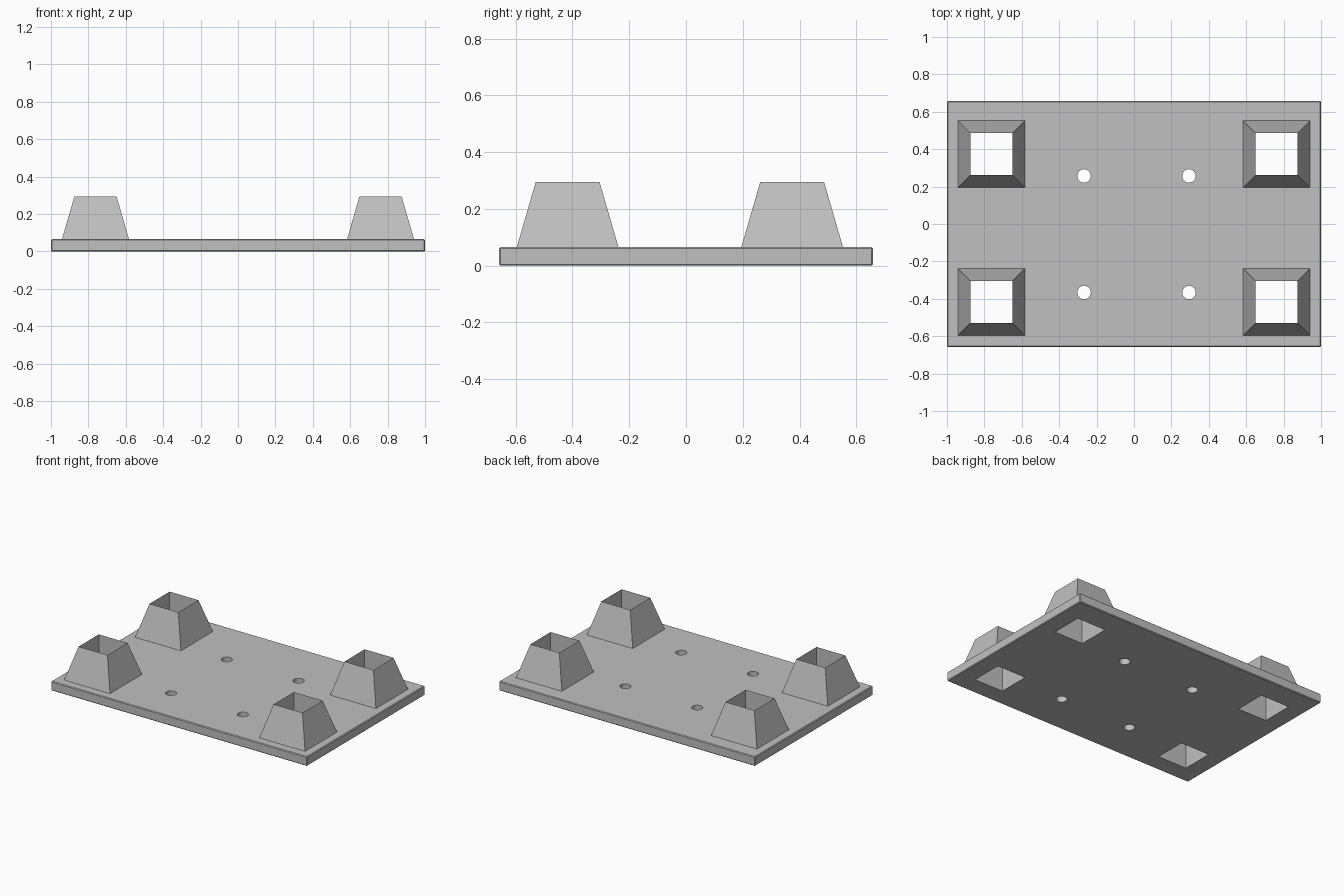
import bpy
import bmesh

if "Cube" in bpy.data.objects:
    bpy.data.objects.remove(bpy.data.objects["Cube"])

PLATE_TOP, POST_TOP = 0.066, 0.295
BASE_HALF, HOLE_HALF = 0.179, 0.1125
POST_X, POST_Y = (-0.762, 0.762), (-0.417, 0.374)
BOLT_X, BOLT_Y, BOLT_R = (-0.267, 0.294), (-0.366, 0.257), 0.036

grey = bpy.data.materials.new("grey")
grey.diffuse_color = (0.53, 0.53, 0.53, 1)
grey.use_nodes = True
grey.node_tree.nodes["Principled BSDF"].inputs["Base Color"].default_value = grey.diffuse_color


def make_object(name, bm):
    bmesh.ops.recalc_face_normals(bm, faces=bm.faces)
    mesh = bpy.data.meshes.new(name)
    bm.to_mesh(mesh)
    bm.free()
    mesh.materials.append(grey)
    obj = bpy.data.objects.new(name, mesh)
    bpy.context.collection.objects.link(obj)
    return obj


def box(bm, x, y, z, sx, sy, sz):
    verts = bmesh.ops.create_cube(bm, size=1)["verts"]
    bmesh.ops.scale(bm, vec=(sx, sy, sz), verts=verts)
    bmesh.ops.translate(bm, vec=(x, y, z), verts=verts)


# base plate with finely chamfered edges
bm = bmesh.new()
box(bm, 0, 0, PLATE_TOP / 2, 2, 1.316, PLATE_TOP)
bmesh.ops.bevel(bm, geom=bm.edges[:], offset=0.005, segments=1, affect='EDGES')
plate = make_object("base_plate", bm)

# square post openings and round bolt holes through the plate
bm = bmesh.new()
for x in POST_X:
    for y in POST_Y:
        box(bm, x, y, 0, HOLE_HALF * 2, HOLE_HALF * 2, 0.4)
for x in BOLT_X:
    for y in BOLT_Y:
        verts = bmesh.ops.create_cone(bm, cap_ends=True, segments=32, radius1=BOLT_R,
                                      radius2=BOLT_R, depth=0.4)["verts"]
        bmesh.ops.translate(bm, vec=(x, y, 0), verts=verts)
cutter = make_object("hole_cutter", bm)
cutter.hide_render = True

cut = plate.modifiers.new("holes", 'BOOLEAN')
cut.operation = 'DIFFERENCE'
cut.solver = 'EXACT'
cut.object = cutter
bpy.context.view_layer.objects.active = plate
plate.select_set(True)
bpy.ops.object.modifier_apply(modifier=cut.name)
bpy.data.objects.remove(cutter)
bpy.ops.object.shade_smooth_by_angle(angle=0.5)


def socket(name, cx, cy):
    """Tapered square sleeve with a straight square bore and a sharp rim."""
    bm = bmesh.new()
    rings = []
    for half, z in ((BASE_HALF, PLATE_TOP), (HOLE_HALF, POST_TOP), (HOLE_HALF, PLATE_TOP)):
        rings.append([bm.verts.new((cx + sx * half, cy + sy * half, z))
                      for sx, sy in ((-1, -1), (1, -1), (1, 1), (-1, 1))])
    for i in range(3):
        lower, upper = rings[i], rings[(i + 1) % 3]
        for k in range(4):
            n = (k + 1) % 4
            bm.faces.new((lower[k], lower[n], upper[n], upper[k]))
    return make_object(name, bm)


# four corner sockets
for x, side in zip(POST_X, ("left", "right")):
    for y, end in zip(POST_Y, ("front", "back")):
        socket(f"{end}_{side}_socket", x, y)
